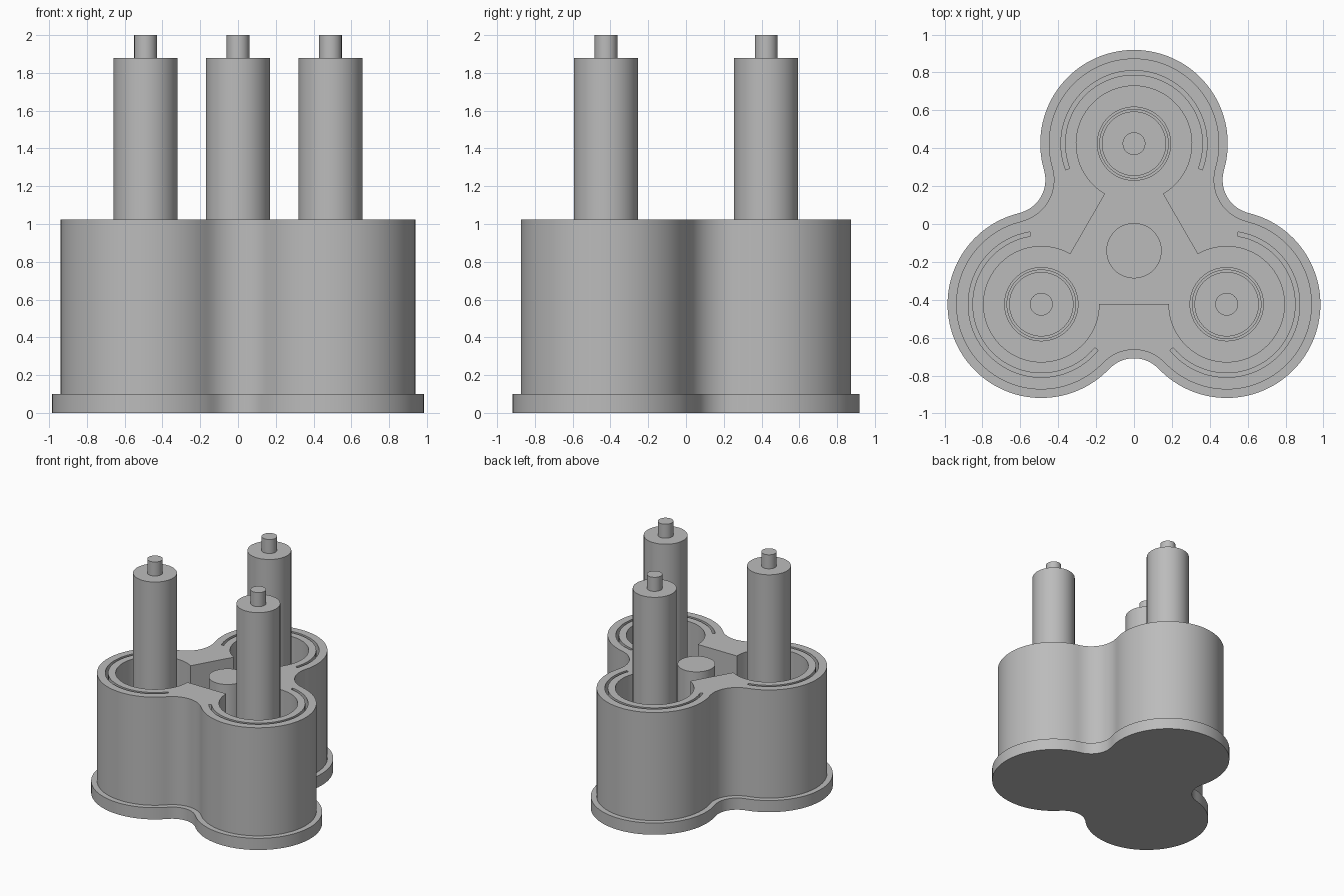
import bpy
import bmesh
from math import radians, pi, cos, sin
from mathutils import Vector

if "Cube" in bpy.data.objects:
    bpy.data.objects.remove(bpy.data.objects["Cube"], do_unlink=True)

HUB = Vector((0, -0.141))
REACH = 0.565          # hub to lobe centre
FILLET_REACH = 0.747   # hub to centre of the concave blend
FLOOR, RIM = 0.1, 1.025
LOBE_ANGLES = [90, 210, 330]

grey = bpy.data.materials.new("plain grey")
grey.use_nodes = True
grey.diffuse_color = (0.5, 0.5, 0.5, 1)
grey.node_tree.nodes["Principled BSDF"].inputs["Base Color"].default_value = (0.5, 0.5, 0.5, 1)


def polar(centre, radius, degrees):
    a = radians(degrees)
    return centre + radius * Vector((cos(a), sin(a)))


def arc(centre, radius, start, end, steps=48):
    return [polar(centre, radius, start + (end - start) * i / steps) for i in range(steps + 1)]


def circle(centre, radius):
    return arc(centre, radius, 0, 360, 64)[:-1]


def trefoil(radius, blend):
    """Three lobes joined by concave blends."""
    points = []
    for a in LOBE_ANGLES:
        lobe = polar(HUB, REACH, a)
        notch = polar(HUB, FILLET_REACH, a + 60)
        d = notch - lobe
        tangent = Vector((1, 0)).angle_signed(d) * -180 / pi
        spread = (tangent - a + 180) % 360 - 180
        points += arc(lobe, radius, a - spread, a + spread, 72)
        turn = 180 + a + spread
        half = a + 240 - turn
        points += arc(notch, blend, turn, turn + 2 * half, 24)[1:-1]
    return points


def pocket():
    """Three wells opened into each other by a triangle."""
    points = []
    for a in LOBE_ANGLES:
        points += arc(polar(HUB, REACH, a), 0.305, a - 150, a + 150, 64)
    return points


def slot(a):
    lobe = polar(HUB, REACH, a)
    return arc(lobe, 0.386, a - 111, a + 111) + arc(lobe, 0.364, a + 111, a - 111)


def prism(name, loops, bottom, top):
    """Extrude a filled outline with holes from bottom to top."""
    curve = bpy.data.curves.new(name, "CURVE")
    curve.dimensions = "2D"
    curve.fill_mode = "BOTH"
    curve.extrude = (top - bottom) / 2
    for loop in loops:
        spline = curve.splines.new("POLY")
        spline.points.add(len(loop) - 1)
        for point, co in zip(spline.points, loop):
            point.co = (co.x, co.y, 0, 1)
        spline.use_cyclic_u = True
    helper = bpy.data.objects.new(name + " outline", curve)
    bpy.context.collection.objects.link(helper)
    graph = bpy.context.evaluated_depsgraph_get()
    mesh = bpy.data.meshes.new_from_object(helper.evaluated_get(graph))
    bpy.data.objects.remove(helper, do_unlink=True)
    bm = bmesh.new()
    bm.from_mesh(mesh)
    bmesh.ops.remove_doubles(bm, verts=bm.verts, dist=0.0001)
    bmesh.ops.translate(bm, verts=bm.verts, vec=(0, 0, (top + bottom) / 2))
    bmesh.ops.recalc_face_normals(bm, faces=bm.faces)
    bm.to_mesh(mesh)
    bm.free()
    mesh.materials.clear()
    mesh.materials.append(grey)
    obj = bpy.data.objects.new(name, mesh)
    bpy.context.collection.objects.link(obj)
    bpy.ops.object.select_all(action="DESELECT")
    obj.select_set(True)
    bpy.context.view_layer.objects.active = obj
    bpy.ops.object.shade_smooth_by_angle(angle=radians(30))
    return obj


# Base flange and hollow housing
prism("base_flange", [trefoil(0.495, 0.179)], 0, FLOOR)
prism("housing", [trefoil(0.45, 0.224), pocket()] + [slot(a) for a in LOBE_ANGLES], FLOOR, RIM)

# Central post
prism("central_post", [circle(HUB, 0.146)], FLOOR, 1.015)

# Collar, rod and tip in each well
for number, a in enumerate(LOBE_ANGLES, 1):
    centre = polar(HUB, REACH, a)
    prism(f"collar_{number}", [circle(centre, 0.196), circle(centre, 0.181)], FLOOR, 0.3)
    prism(f"rod_{number}", [circle(centre, 0.17)], FLOOR, 1.88)
    prism(f"rod_tip_{number}", [circle(centre, 0.06)], 1.88, 2)
